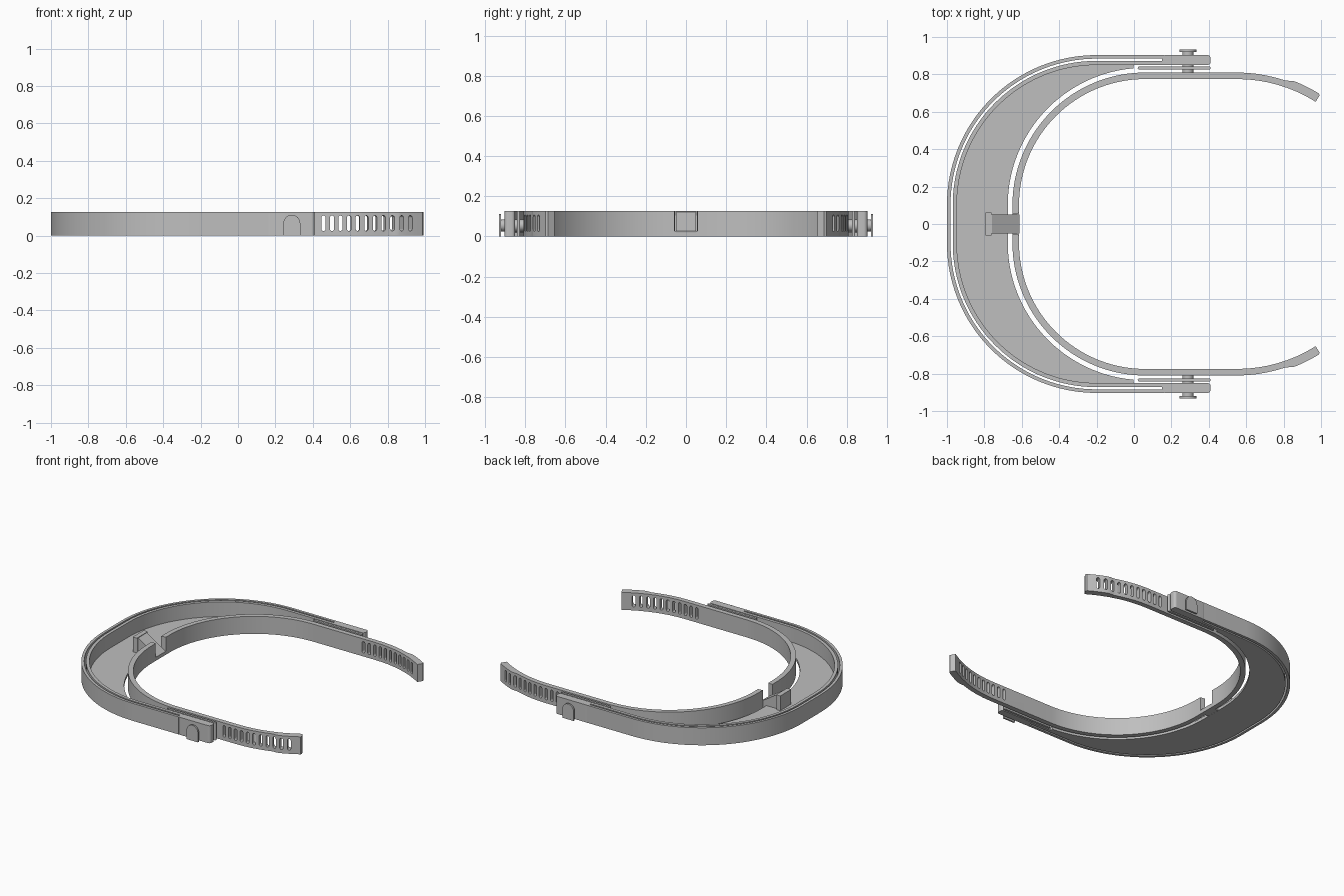
import bpy, bmesh, math
from mathutils import Matrix, Vector

if "Cube" in bpy.data.objects:
    bpy.data.objects.remove(bpy.data.objects["Cube"])

H = 0.126          # band height
grey = bpy.data.materials.new("plain grey")
grey.diffuse_color = (0.52, 0.52, 0.52, 1)
grey.use_nodes = True
grey.node_tree.nodes["Principled BSDF"].inputs["Base Color"].default_value = grey.diffuse_color


def add_prism(bm, pts, a, b, matrix=Matrix()):
    """Extrude a 2D outline from local z=a to z=b, then place it."""
    lo = [bm.verts.new(matrix @ Vector((x, y, a))) for x, y in pts]
    hi = [bm.verts.new(matrix @ Vector((x, y, b))) for x, y in pts]
    faces = [bm.faces.new(lo[::-1]), bm.faces.new(hi)]
    n = len(pts)
    for i in range(n):
        j = (i + 1) % n
        faces.append(bm.faces.new((lo[i], lo[j], hi[j], hi[i])))
    bmesh.ops.recalc_face_normals(bm, faces=faces)


def finish(name, bm, smooth=True):
    me = bpy.data.meshes.new(name)
    bm.to_mesh(me)
    bm.free()
    me.materials.append(grey)
    ob = bpy.data.objects.new(name, me)
    bpy.context.collection.objects.link(ob)
    if smooth:
        bpy.ops.object.select_all(action='DESELECT')
        ob.select_set(True)
        bpy.context.view_layer.objects.active = ob
        bpy.ops.object.shade_smooth_by_angle(angle=math.radians(30))
    return ob


def prism(name, pts, a, b, matrix=Matrix()):
    bm = bmesh.new()
    add_prism(bm, pts, a, b, matrix)
    return finish(name, bm)


def arc(cx, cy, r, a0, a1, n):
    return [(cx + r * math.cos(math.radians(a0 + (a1 - a0) * i / n)),
             cy + r * math.sin(math.radians(a0 + (a1 - a0) * i / n))) for i in range(n + 1)]


def mirrored(half):
    """Continue a +y half path onto the -y side."""
    return half + [(x, -y) for x, y in reversed(half)]


def rounded(x0, x1, y0, y1, r):
    return (arc(x1 - r, y1 - r, r, 90, 0, 6) + arc(x1 - r, y0 + r, r, 0, -90, 6)
            + arc(x0 + r, y0 + r, r, -90, -180, 6) + arc(x0 + r, y1 - r, r, 180, 90, 6))


def upright(x, y, angle=0):
    """Local (x, y) becomes (sideways, up); local z becomes depth."""
    return (Matrix.Translation((x, y, 0)) @ Matrix.Rotation(angle, 4, 'Z')
            @ Matrix.Rotation(math.pi / 2, 4, 'X'))


# Outer frame: two parallel walls with a thin sheet slot between them
def frame_path(r, x_end):
    return mirrored([(x_end, 0.103 + r)] + arc(-0.2, 0.103, r, 90, 180, 40))


for name, r0, r1 in (("frame_outer_wall", 0.80, 0.781), ("frame_inner_wall", 0.769, 0.747)):
    prism(name, frame_path(r0, 0.16) + frame_path(r1, 0.16)[::-1], 0, H)

# Crescent visor plate at the bottom of the frame
inner_edge = mirrored(arc(0.06, 0.1, 0.735, 95, 180, 40))
prism("visor_plate", frame_path(0.75, 0.0) + inner_edge[::-1], 0, 0.02)

# Headband outline: back arc, straight sides, flared tips that thicken at the end
tip_out = [(0.55 + r * math.sin(math.radians(a)), -0.015 + r * math.cos(math.radians(a)))
           for a, r in ((32.2, 0.83), (31.5, 0.837), (28, 0.837), (25, 0.837), (21.8, 0.837), (20.5, 0.833),
                        (18.5, 0.824), (15, 0.824), (12, 0.824), (8, 0.825), (4, 0.825), (0, 0.825))]
tip_in = [(0.55 + 0.79 * math.sin(math.radians(a)), -0.015 + 0.79 * math.cos(math.radians(a)))
          for a in (32.2, 28, 24, 20, 16, 12, 8, 4, 0)]
outer = mirrored(tip_out + arc(0.06, 0.1, 0.71, 90, 180, 40))
inner = mirrored(tip_in + arc(0.06, 0.1, 0.675, 90, 180, 40))
headband = prism("headband", outer + inner[::-1], 0, H)

# Cutter: adjustment slots in both arms and the notch at the back
bm = bmesh.new()
slot = arc(0, 0.096, 0.011, 0, 180, 8) + arc(0, 0.036, 0.011, 180, 360, 8)
for s in (1, -1):
    for i in range(11):
        x = 0.457 + 0.0453 * i
        a = math.asin(max(0, x - 0.55) / 0.81)
        y = 0.81 * math.cos(a) - 0.015
        add_prism(bm, slot, -0.06, 0.06, upright(x, s * y, -s * a))
add_prism(bm, [(-0.7, -0.05), (-0.57, -0.062), (-0.57, 0.062), (-0.7, 0.05)], 0.026, 0.2)
cutter = finish("headband_cutter", bm, smooth=False)
cutter.hide_render = True
cutter.hide_viewport = True
mod = headband.modifiers.new("cuts", 'BOOLEAN')
mod.operation = 'DIFFERENCE'
mod.solver = 'EXACT'
mod.object = cutter

# Back clip: sloped bridge from the headband to an upright flange on the visor
prism("clip_bridge", [(-0.77, 0.001), (-0.62, 0.001), (-0.613, 0.027), (-0.76, 0.122), (-0.77, 0.122)],
      -0.05, 0.05, upright(0, 0))
prism("clip_flange", rounded(-0.795, -0.762, -0.063, 0.063, 0.006), 0, H)

# Side fittings, repeated on both sides
for s, side in ((1, "left"), (-1, "right")):
    def part(name, pts, a, b):
        prism(side + "_" + name, [(x, s * y) for x, y in pts], a, b)

    def pin(name, pts, y0, y1):
        prism(side + "_" + name, pts, min(-s * y0, -s * y1), max(-s * y0, -s * y1), upright(0, 0))

    part("frame_end", rounded(0.15, 0.41, 0.85, 0.903, 0.018), 0, H)
    part("spacer_strip", rounded(0.02, 0.41, 0.826, 0.842, 0.007), 0, H)
    # pivot pin with an arched cap
    pin("pivot_pin", arc(0.288, 0.055, 0.03, 0, 345, 23), 0.80, 0.925)
    pin("pivot_cap", [(0.243, 0), (0.333, 0)] + arc(0.288, 0.066, 0.045, 0, 180, 16), 0.92, 0.932)
